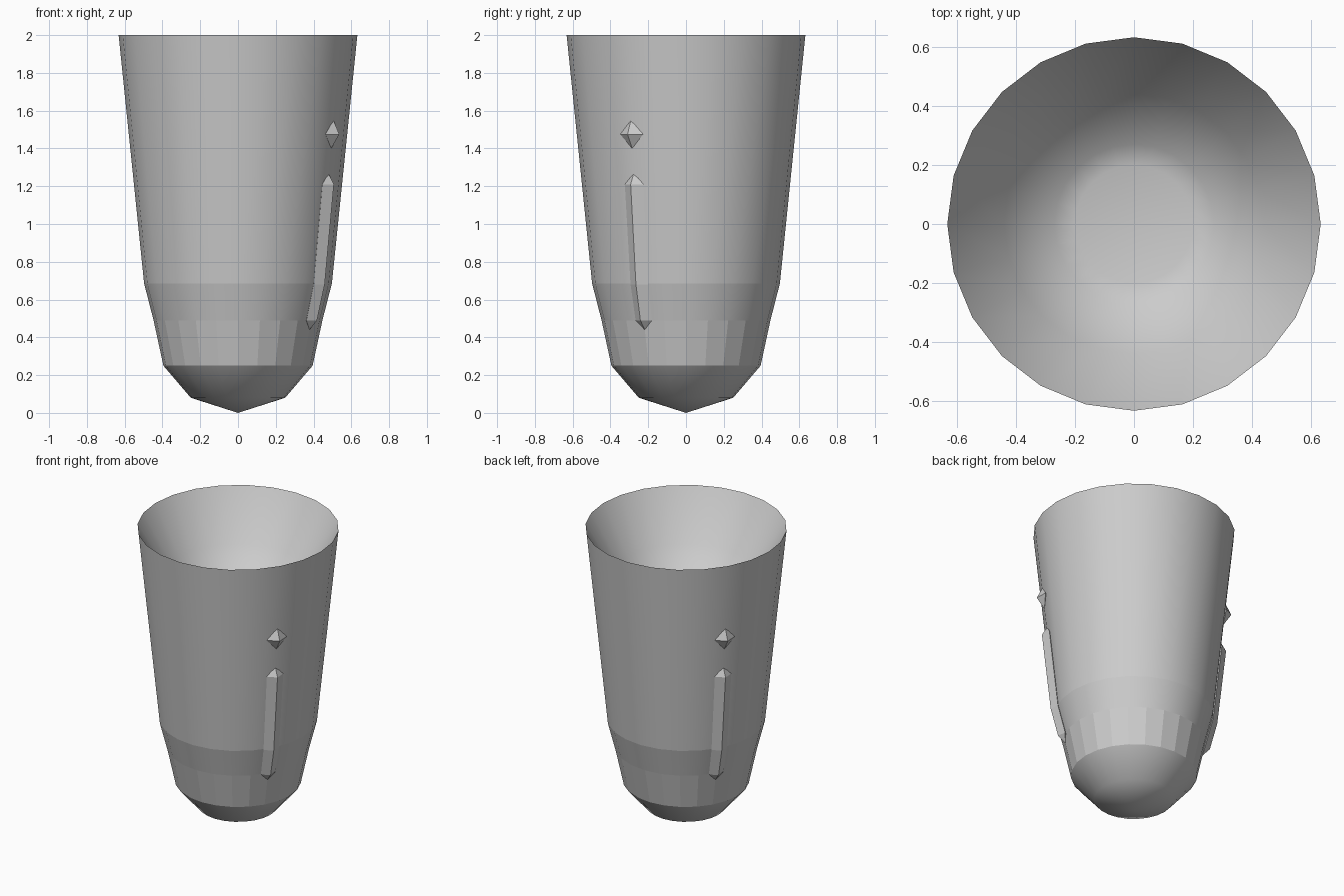
import bpy, bmesh
from math import sin, cos, pi, radians

if "Cube" in bpy.data.objects:
    bpy.data.objects.remove(bpy.data.objects["Cube"])


def loft(bm, rings):
    """Bridge rings of points; a one-point ring closes to a tip. Returns faces per band."""
    vs = [[bm.verts.new(p) for p in ring] for ring in rings]
    bands = []
    for a, b in zip(vs, vs[1:]):
        n = max(len(a), len(b))
        band = []
        for i in range(n):
            j = (i + 1) % n
            if len(a) == 1:
                f = (a[0], b[j], b[i])
            elif len(b) == 1:
                f = (a[i], a[j], b[0])
            else:
                f = (a[i], a[j], b[j], b[i])
            band.append(bm.faces.new(f))
        bands.append(band)
    return bands


def finish(bm, name):
    bmesh.ops.recalc_face_normals(bm, faces=bm.faces[:])
    mesh = bpy.data.meshes.new(name)
    bm.to_mesh(mesh)
    bm.free()
    ob = bpy.data.objects.new(name, mesh)
    bpy.context.collection.objects.link(ob)
    return ob


# Tapered body: outer wall, rounded base and dished top
SIDES = 24
profile = [(0, 0), (0.25, 0.08), (0.395, 0.25), (0.447, 0.49), (0.497, 0.685),
           (0.632, 2.0), (0.44, 1.68), (0.27, 1.52), (0.2, 1.5), (0, 1.5)]
FLAT_BAND = 2              # the faceted strip above the base
SHARP_RINGS = {2, 3, 4, 5}
rings = []
for r, z in profile:
    if r == 0:
        rings.append([(0, 0, z)])
    else:
        rings.append([(r * cos(2 * pi * i / SIDES), r * sin(2 * pi * i / SIDES), z)
                      for i in range(SIDES)])
bm = bmesh.new()
bands = loft(bm, rings)
for k, band in enumerate(bands):
    for f in band:
        f.smooth = k != FLAT_BAND
sharp_z = [profile[k][1] for k in SHARP_RINGS]
for e in bm.edges:
    z0, z1 = (v.co.z for v in e.verts)
    if abs(z0 - z1) < 1e-5 and any(abs(z0 - z) < 1e-4 for z in sharp_z):
        e.smooth = False
finish(bm, "cup_body")


def gem(name, angle, sections):
    """Four-sided crystal following the wall; sections are (radius, z, half width, half depth)."""
    c, s = cos(angle), sin(angle)
    rings = []
    for r, z, w, d in sections:
        if w == 0:
            rings.append([(r * c, r * s, z)])
        else:
            rings.append([((r + dr) * c - t * s, (r + dr) * s + t * c, z)
                          for dr, t in ((d, 0), (0, w), (-d, 0), (0, -w))])
    bm = bmesh.new()
    loft(bm, rings)
    finish(bm, name)


# Matching studs and bars on opposite sides
for label, deg in (("front", -30), ("back", 150)):
    a = radians(deg)
    gem(label + "_stud", a, [(0.57, 1.40, 0, 0), (0.575, 1.475, 0.07, 0.044),
                             (0.583, 1.55, 0, 0)])
    gem(label + "_bar", a, [(0.437, 0.44, 0, 0), (0.447, 0.49, 0.05, 0.036),
                            (0.494, 0.68, 0.054, 0.036), (0.549, 1.21, 0.057, 0.037),
                            (0.552, 1.27, 0, 0)])
